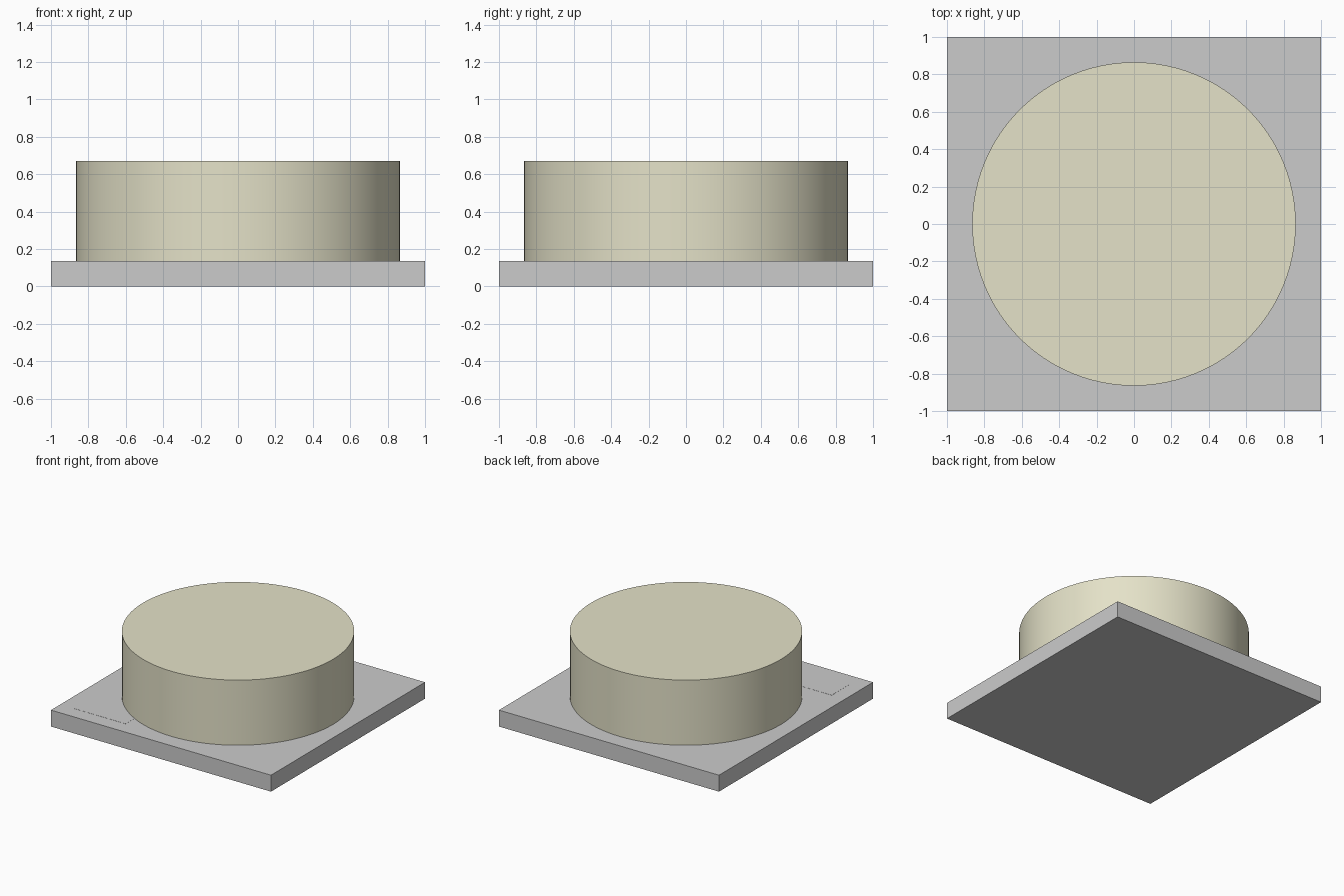
import bpy

if "Cube" in bpy.data.objects:
    bpy.data.objects.remove(bpy.data.objects["Cube"])

BASE_TOP = 0.135
DRUM_TOP = 0.67
DRUM_RADIUS = 0.865


def colour(obj, name, rgb):
    mat = bpy.data.materials.new(name)
    mat.diffuse_color = (*rgb, 1.0)
    mat.use_nodes = True
    mat.node_tree.nodes["Principled BSDF"].inputs["Base Color"].default_value = mat.diffuse_color
    obj.data.materials.append(mat)


def box(name, x0, x1, y0, y1, z0, z1):
    bpy.ops.mesh.primitive_cube_add(
        size=1, location=((x0 + x1) / 2, (y0 + y1) / 2, (z0 + z1) / 2))
    obj = bpy.context.object
    obj.name = name
    obj.scale = (x1 - x0, y1 - y0, z1 - z0)
    bpy.ops.object.transform_apply(location=False, rotation=False, scale=True)
    return obj


# Square base board
box("base_board", -1, 1, -1, 1, 0, BASE_TOP)

# Round drum standing on the board
bpy.ops.mesh.primitive_cylinder_add(
    vertices=96, radius=DRUM_RADIUS, depth=DRUM_TOP - BASE_TOP,
    location=(0, 0, (BASE_TOP + DRUM_TOP) / 2))
drum = bpy.context.object
drum.name = "round_drum"
bpy.ops.object.shade_smooth_by_angle()
colour(drum, "beige", (0.78, 0.76, 0.58))

# Plain label sheet in the front left corner, tucked under the drum edge
box("corner_label", -0.88, -0.405, -0.88, -0.635, BASE_TOP - 0.002, BASE_TOP + 0.001)
